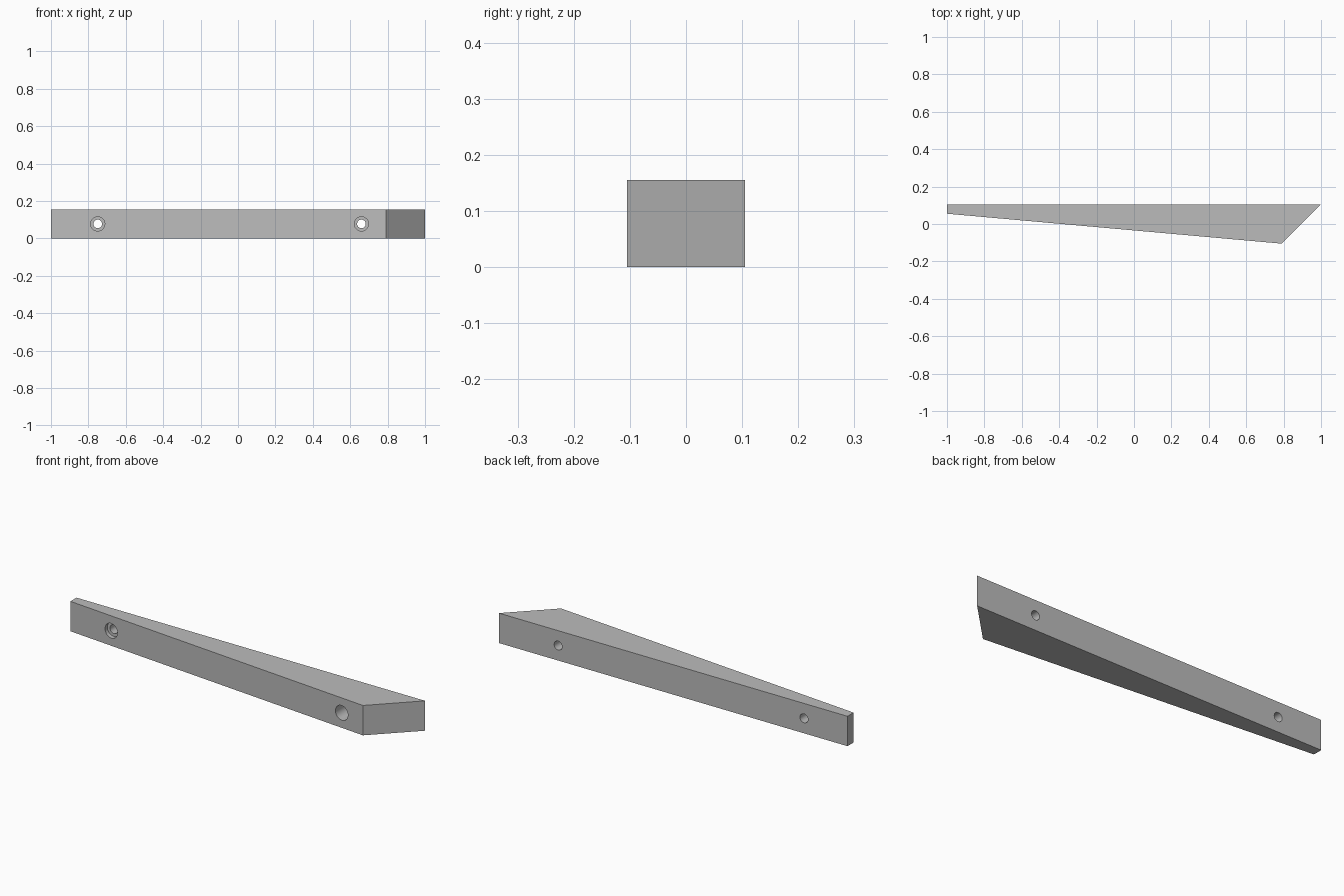
import bpy
import bmesh
from mathutils import Matrix
from math import pi

cube = bpy.data.objects.get("Cube")
if cube:
    bpy.data.objects.remove(cube)

HEIGHT = 0.155
HOLE_XS = (-0.75, 0.66)
BORE_FLOOR = 0.055

grey = bpy.data.materials.new("plain grey")
grey.use_nodes = True
colour = (0.5, 0.5, 0.5, 1)
grey.diffuse_color = colour
grey.node_tree.nodes["Principled BSDF"].inputs["Base Color"].default_value = colour


def add_object(name, bm):
    bmesh.ops.recalc_face_normals(bm, faces=bm.faces)
    mesh = bpy.data.meshes.new(name)
    bm.to_mesh(mesh)
    bm.free()
    mesh.materials.append(grey)
    obj = bpy.data.objects.new(name, mesh)
    bpy.context.collection.objects.link(obj)
    return obj


def cut_cylinder(target, name, x, radius, y0, y1):
    """Drill a round hole along y, from y0 to y1."""
    bm = bmesh.new()
    place = Matrix.Translation((x, (y0 + y1) / 2, HEIGHT / 2)) @ Matrix.Rotation(pi / 2, 4, "X")
    bmesh.ops.create_cone(bm, cap_ends=True, segments=32, radius1=radius,
                          radius2=radius, depth=y1 - y0, matrix=place)
    cutter = add_object(name, bm)
    cutter.hide_render = True
    mod = target.modifiers.new(name, "BOOLEAN")
    mod.operation = "DIFFERENCE"
    mod.solver = "EXACT"
    mod.object = cutter
    bpy.context.view_layer.objects.active = target
    bpy.ops.object.modifier_apply(modifier=name)
    bpy.data.objects.remove(cutter)


# Tapered bar: plan outline extruded upward
bm = bmesh.new()
outline = [(-1, 0.055), (0.79, -0.105), (1, 0.105), (-1, 0.105)]
face = bm.faces.new([bm.verts.new((x, y, 0)) for x, y in outline])
top = bmesh.ops.extrude_face_region(bm, geom=[face])["geom"]
bmesh.ops.translate(bm, vec=(0, 0, HEIGHT),
                    verts=[v for v in top if isinstance(v, bmesh.types.BMVert)])
bar = add_object("tapered_bar", bm)

# Counterbored screw holes
for x in HOLE_XS:
    cut_cylinder(bar, "counterbore", x, 0.038, -0.3, BORE_FLOOR)
    cut_cylinder(bar, "screw_hole", x, 0.023, -0.3, 0.3)

# Smooth bores with sharp edges
bpy.ops.object.select_all(action="DESELECT")
bar.select_set(True)
bpy.context.view_layer.objects.active = bar
bpy.ops.object.shade_smooth_by_angle(angle=pi / 6)
